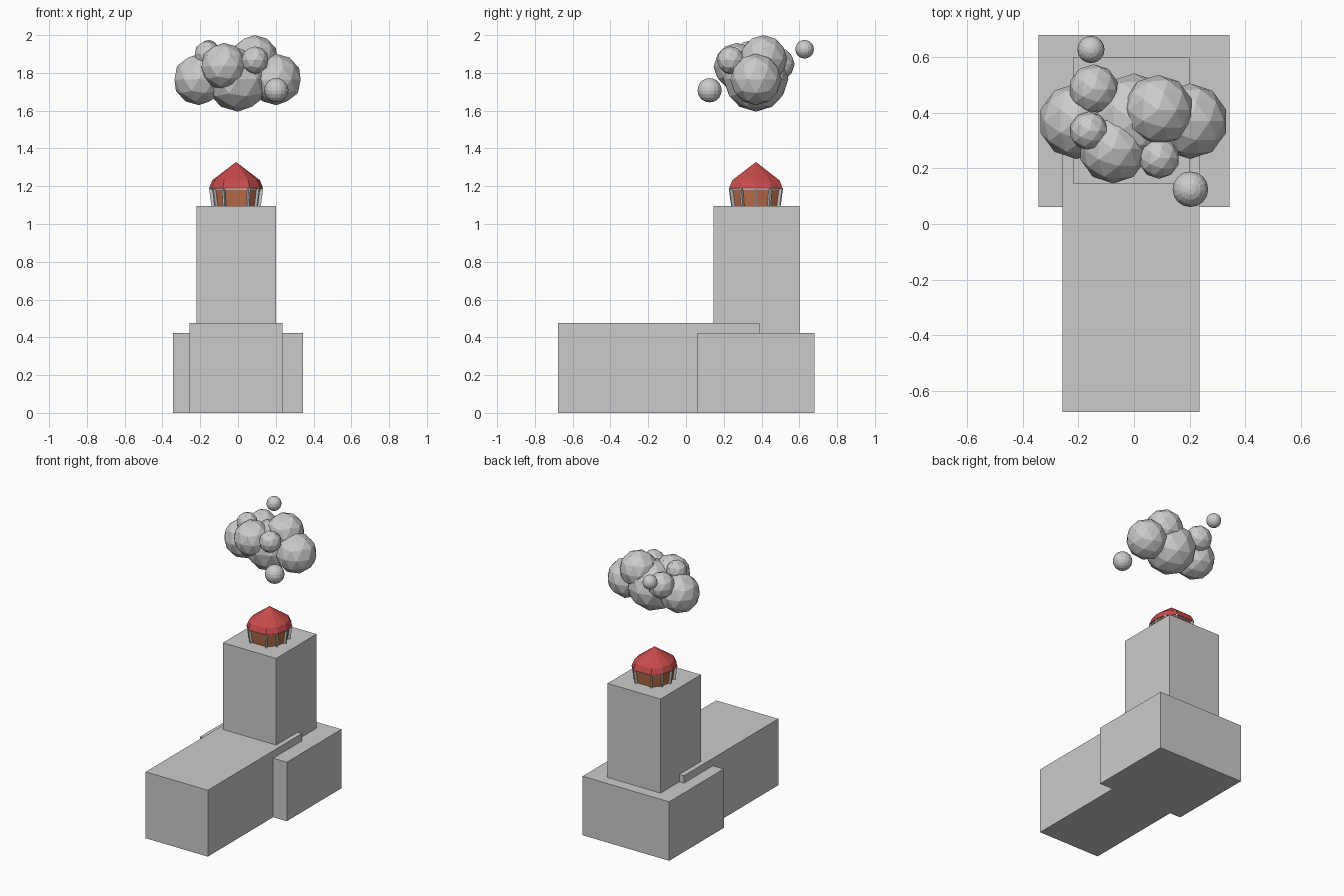
import bpy, bmesh, math
from mathutils import Vector

if "Cube" in bpy.data.objects:
    bpy.data.objects.remove(bpy.data.objects["Cube"])

CX, CY = -0.01, 0.37  # lantern axis


def material(name, rgb):
    m = bpy.data.materials.new(name)
    m.diffuse_color = (*rgb, 1)
    m.use_nodes = True
    m.node_tree.nodes["Principled BSDF"].inputs["Base Color"].default_value = m.diffuse_color
    return m


def finish(name, bm, mat=None):
    bmesh.ops.recalc_face_normals(bm, faces=bm.faces)
    me = bpy.data.meshes.new(name)
    bm.to_mesh(me)
    bm.free()
    ob = bpy.data.objects.new(name, me)
    bpy.context.collection.objects.link(ob)
    if mat:
        me.materials.append(mat)
    return ob


def box(name, lo, hi):
    bm = bmesh.new()
    bmesh.ops.create_cube(bm, size=1)
    for v in bm.verts:
        v.co = [(a + b) / 2 + c * (b - a) for a, b, c in zip(lo, hi, v.co)]
    return finish(name, bm)


# Ten-sided lantern outline with wide front and back panels
OUTLINE = [(0.14 * math.cos(math.radians(a)), 0.16 * math.sin(math.radians(a)))
           for a in (0, 30, 60, 120, 150, 180, 210, 240, 300, 330)]


def corner(i, scale, z):
    x, y = OUTLINE[i % len(OUTLINE)]
    return Vector((CX + x * scale, CY + y * scale, z))


def loft(name, levels, mat=None, apex=None):
    """Skin the outline through (scale, z) levels, closing to a cap or an apex."""
    bm = bmesh.new()
    n = len(OUTLINE)
    rings = [[bm.verts.new(corner(i, s, z)) for i in range(n)] for s, z in levels]
    for a, b in zip(rings, rings[1:]):
        for i in range(n):
            j = (i + 1) % n
            bm.faces.new((a[i], a[j], b[j], b[i]))
    bm.faces.new(rings[0][::-1])
    if apex is None:
        bm.faces.new(rings[-1])
    else:
        tip = bm.verts.new((CX, CY, apex))
        for i in range(n):
            bm.faces.new((rings[-1][i], rings[-1][(i + 1) % n], tip))
    return finish(name, bm, mat)


# Building blocks
box("front_hall", (-0.257, -0.677, 0), (0.235, 0.39, 0.475))
box("rear_base", (-0.343, 0.062, 0), (0.343, 0.68, 0.422))
box("tower", (-0.22, 0.145, 0.004), (0.2, 0.602, 1.095))

# Lantern room on the tower
red = material("roof_red", (0.58, 0.07, 0.07))
brown = material("panel_brown", (0.52, 0.16, 0.07))
loft("lantern_panels", [(0.83, 1.095), (0.92, 1.19)], brown)
loft("lantern_top_rail", [(0.94, 1.181), (0.96, 1.192)])
loft("lantern_roof", [(1.0, 1.188), (1.0, 1.197), (0.9, 1.232)], red, apex=1.328)

# Leaning posts at the lantern corners
bm = bmesh.new()
for i, (x, y) in enumerate(OUTLINE):
    out = Vector((x, y, 0)).normalized() * 0.009
    side = Vector((-out.y, out.x, 0)) * 0.6
    rings = [[bm.verts.new(corner(i, s, z) + o * out + t * side)
              for o, t in ((-1, -1), (1, -1), (1, 1), (-1, 1))]
             for s, z in ((0.87, 1.095), (0.96, 1.19))]
    a, b = rings
    bm.faces.new(a[::-1])
    bm.faces.new(b)
    for k in range(4):
        m = (k + 1) % 4
        bm.faces.new((a[k], a[m], b[m], b[k]))
finish("lantern_posts", bm)

# Cloud of faceted puffs
PUFFS = [(0, 0.37, 1.767, 0.172), (-0.207, 0.37, 1.765, 0.136),
         (0.202, 0.37, 1.765, 0.136), (0.087, 0.41, 1.873, 0.127),
         (-0.075, 0.27, 1.835, 0.124), (-0.145, 0.485, 1.846, 0.09),
         (-0.162, 0.335, 1.9, 0.07), (0.09, 0.237, 1.867, 0.074)]
for i, (x, y, z, r) in enumerate(PUFFS):
    bpy.ops.mesh.primitive_ico_sphere_add(subdivisions=2, radius=r, location=(x, y, z))
    bpy.context.object.name = f"cloud_puff_{i + 1}"

# Two small loose puffs beside the cloud
for i, (x, y, z, r) in enumerate([(0.203, 0.125, 1.708, 0.064), (-0.155, 0.628, 1.925, 0.049)]):
    bpy.ops.mesh.primitive_uv_sphere_add(segments=16, ring_count=10, radius=r, location=(x, y, z))
    bpy.context.object.name = f"loose_puff_{i + 1}"
